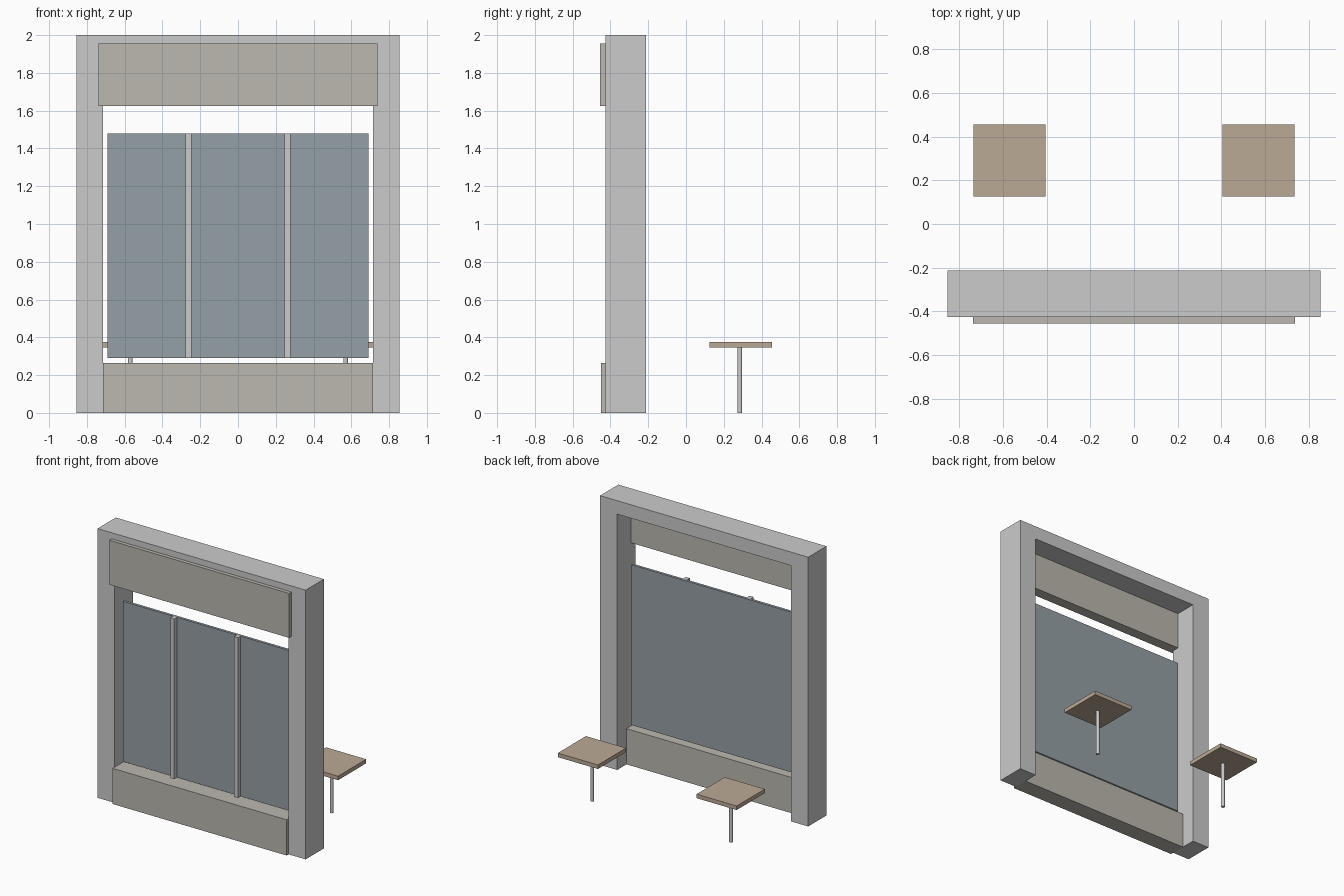
import bpy, bmesh
from mathutils import Matrix

if "Cube" in bpy.data.objects:
    bpy.data.objects.remove(bpy.data.objects["Cube"])


def material(name, rgb):
    m = bpy.data.materials.new(name)
    m.diffuse_color = (*rgb, 1)
    m.use_nodes = True
    m.node_tree.nodes["Principled BSDF"].inputs["Base Color"].default_value = m.diffuse_color
    return m


stone = material("warm_grey", (0.50, 0.48, 0.43))
glass = material("blue_grey", (0.30, 0.35, 0.38))
wood = material("tan", (0.50, 0.40, 0.30))


def finish(name, bm, mat=None):
    bmesh.ops.recalc_face_normals(bm, faces=bm.faces)
    me = bpy.data.meshes.new(name)
    bm.to_mesh(me)
    bm.free()
    ob = bpy.data.objects.new(name, me)
    bpy.context.collection.objects.link(ob)
    if mat:
        me.materials.append(mat)
    return ob


def box(name, x, y, z, mat=None):
    bm = bmesh.new()
    size = [b - a for a, b in (x, y, z)]
    mid = [(a + b) / 2 for a, b in (x, y, z)]
    bmesh.ops.create_cube(bm, size=1, matrix=Matrix.Translation(mid) @ Matrix.Diagonal((*size, 1)))
    return finish(name, bm, mat)


# Portal frame: inverted U profile extruded backwards
bm = bmesh.new()
profile = [(-0.855, 0), (-0.855, 2), (0.855, 2), (0.855, 0),
           (0.715, 0), (0.715, 1.9), (-0.715, 1.9), (-0.715, 0)]
face = bm.faces.new([bm.verts.new((x, -0.427, z)) for x, z in profile])
ext = bmesh.ops.extrude_face_region(bm, geom=[face])
bmesh.ops.translate(bm, vec=(0, 0.214, 0),
                    verts=[v for v in ext["geom"] if isinstance(v, bmesh.types.BMVert)])
finish("portal_frame", bm)

# Panels inside the opening
box("sign_panel", (-0.738, 0.738), (-0.455, -0.375), (1.625, 1.955), stone)
box("base_panel", (-0.715, 0.715), (-0.45, -0.322), (0, 0.265), stone)
box("window_pane", (-0.69, 0.69), (-0.365, -0.345), (0.29, 1.48), glass)

# Mullions and stools, one per side
for side, s in (("left", -1), ("right", 1)):
    cx = s * 0.262
    box(f"{side}_mullion", (cx - 0.016, cx + 0.016), (-0.397, -0.362), (0.29, 1.48))

    cx = s * 0.57
    box(f"{side}_stool_seat", (cx - 0.165, cx + 0.165), (0.125, 0.455), (0.345, 0.375), wood)
    bm = bmesh.new()
    bmesh.ops.create_cone(bm, cap_ends=True, segments=12, radius1=0.0125, radius2=0.0125,
                          depth=0.35, matrix=Matrix.Translation((cx, 0.285, 0.175)))
    finish(f"{side}_stool_leg", bm)
